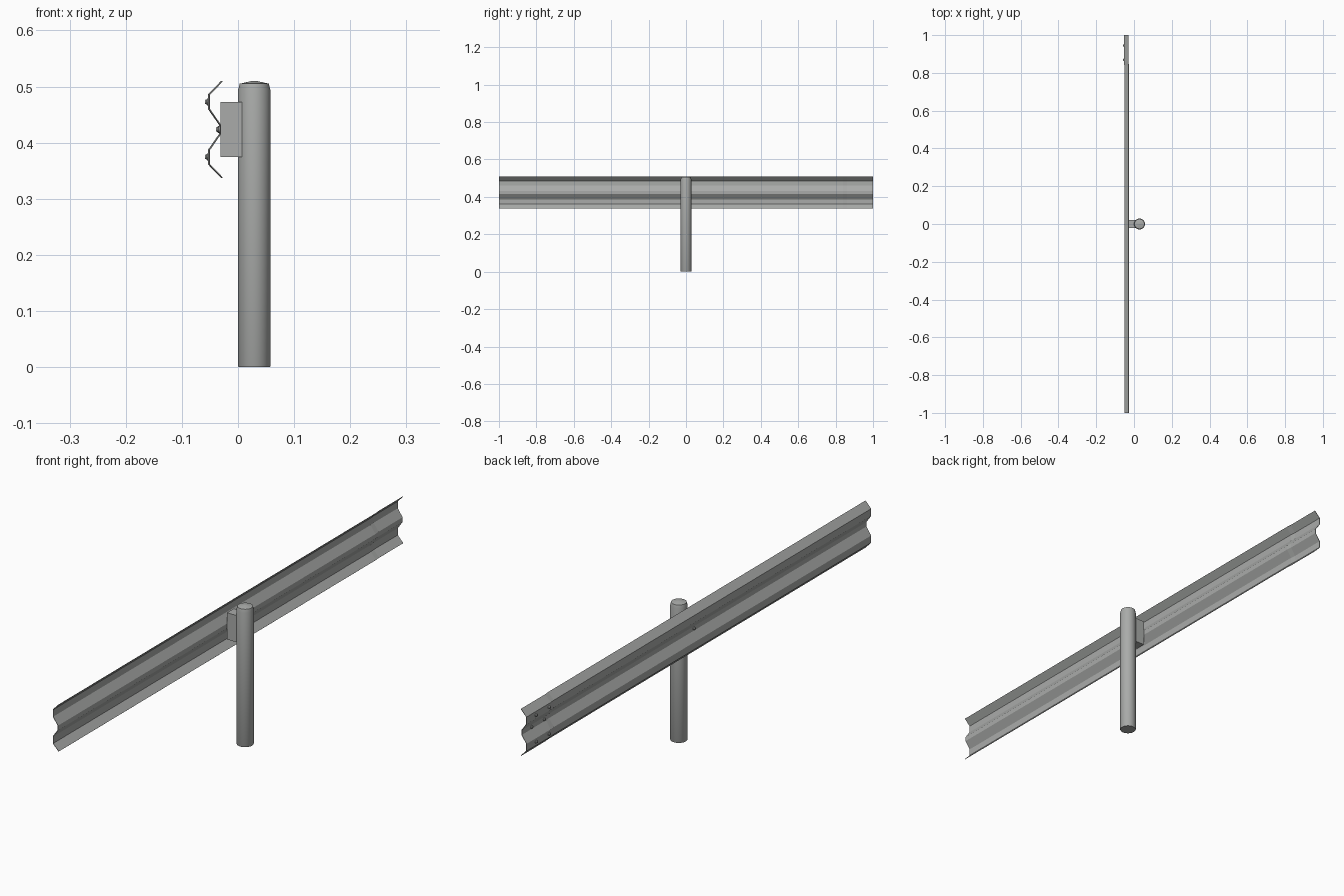
import bpy, bmesh, math
from mathutils import Matrix, Vector

cube = bpy.data.objects.get("Cube")
if cube:
    bpy.data.objects.remove(cube)

steel = bpy.data.materials.new("galvanised_grey")
steel.use_nodes = True
colour = (0.40, 0.41, 0.40, 1)
steel.diffuse_color = colour
steel.node_tree.nodes["Principled BSDF"].inputs["Base Color"].default_value = colour


def finish(name, bm, smooth=True):
    bmesh.ops.recalc_face_normals(bm, faces=bm.faces)
    mesh = bpy.data.meshes.new(name)
    bm.to_mesh(mesh)
    bm.free()
    mesh.materials.append(steel)
    ob = bpy.data.objects.new(name, mesh)
    bpy.context.collection.objects.link(ob)
    if smooth:
        bpy.ops.object.select_all(action="DESELECT")
        ob.select_set(True)
        bpy.context.view_layer.objects.active = ob
        bpy.ops.object.shade_smooth_by_angle(angle=math.radians(30))
    return ob


def turned(name, profile, sides, matrix):
    """Solid of revolution from (radius, height) rings."""
    bm = bmesh.new()
    rings = [[bm.verts.new(matrix @ Vector((r * math.cos(2 * math.pi * i / sides),
                                            r * math.sin(2 * math.pi * i / sides), h)))
              for i in range(sides)] for r, h in profile]
    for a, b in zip(rings, rings[1:]):
        for i in range(sides):
            j = (i + 1) % sides
            bm.faces.new((a[i], a[j], b[j], b[i]))
    bm.faces.new(rings[0])
    bm.faces.new(rings[-1])
    return finish(name, bm)


# Round post with a rounded shoulder and a shallow crown
turned("post", [(0.028, 0), (0.029, 0.002), (0.029, 0.493), (0.026, 0.505), (0.004, 0.51)],
       32, Matrix.Translation((0.029, 0, 0)))

# Spacer block between post and rail
bm = bmesh.new()
bmesh.ops.create_cube(bm, size=1, matrix=Matrix.Translation((-0.012, 0, 0.423))
                      @ Matrix.Diagonal((0.038, 0.04, 0.098, 1)))
finish("spacer_block", bm, False)

# W-shaped rail: half profile mirrored about its middle, stepped outward at the lap end
MID = 0.4235
THICK = 0.0018
half = [(-0.0285, 0.0865), (-0.0515, 0.0625), (-0.0515, 0.036), (-0.032, 0.008)]
profile = half + [(x, -z) for x, z in reversed(half)]
stations = [(-1, 0), (0.84, 0), (0.86, -THICK), (1, -THICK)]
bm = bmesh.new()
rows = [[bm.verts.new((x + dx, y, MID + z)) for x, z in profile] for y, dx in stations]
for a, b in zip(rows, rows[1:]):
    for i in range(len(profile) - 1):
        bm.faces.new((a[i], a[i + 1], b[i + 1], b[i]))
bmesh.ops.recalc_face_normals(bm, faces=bm.faces)
if sum(f.normal.x for f in bm.faces) > 0:
    bmesh.ops.reverse_faces(bm, faces=bm.faces)
mesh = bpy.data.meshes.new("rail")
bm.to_mesh(mesh)
bm.free()
mesh.materials.append(steel)
rail = bpy.data.objects.new("rail", mesh)
bpy.context.collection.objects.link(rail)
shell = rail.modifiers.new("sheet_thickness", "SOLIDIFY")
shell.thickness = THICK
shell.offset = -1


# Bolts: washer and smaller head, pointing outward from the rail face
def bolt(name, x, y, z):
    outward = Matrix.Translation((x, y, z)) @ Matrix.Rotation(-math.pi / 2, 4, "Y")
    turned(name, [(0.006, -0.001), (0.006, 0.002), (0.0045, 0.0025), (0.0035, 0.0057)],
           12, outward)


bolt("spacer_bolt", -0.032, 0, MID)
for y in (0.87, 0.945):
    for level, x, z in (("upper", -0.0515, 0.049), ("middle", -0.032, 0), ("lower", -0.0515, -0.049)):
        bolt(f"lap_bolt_{level}", x - THICK, y, MID + z)
